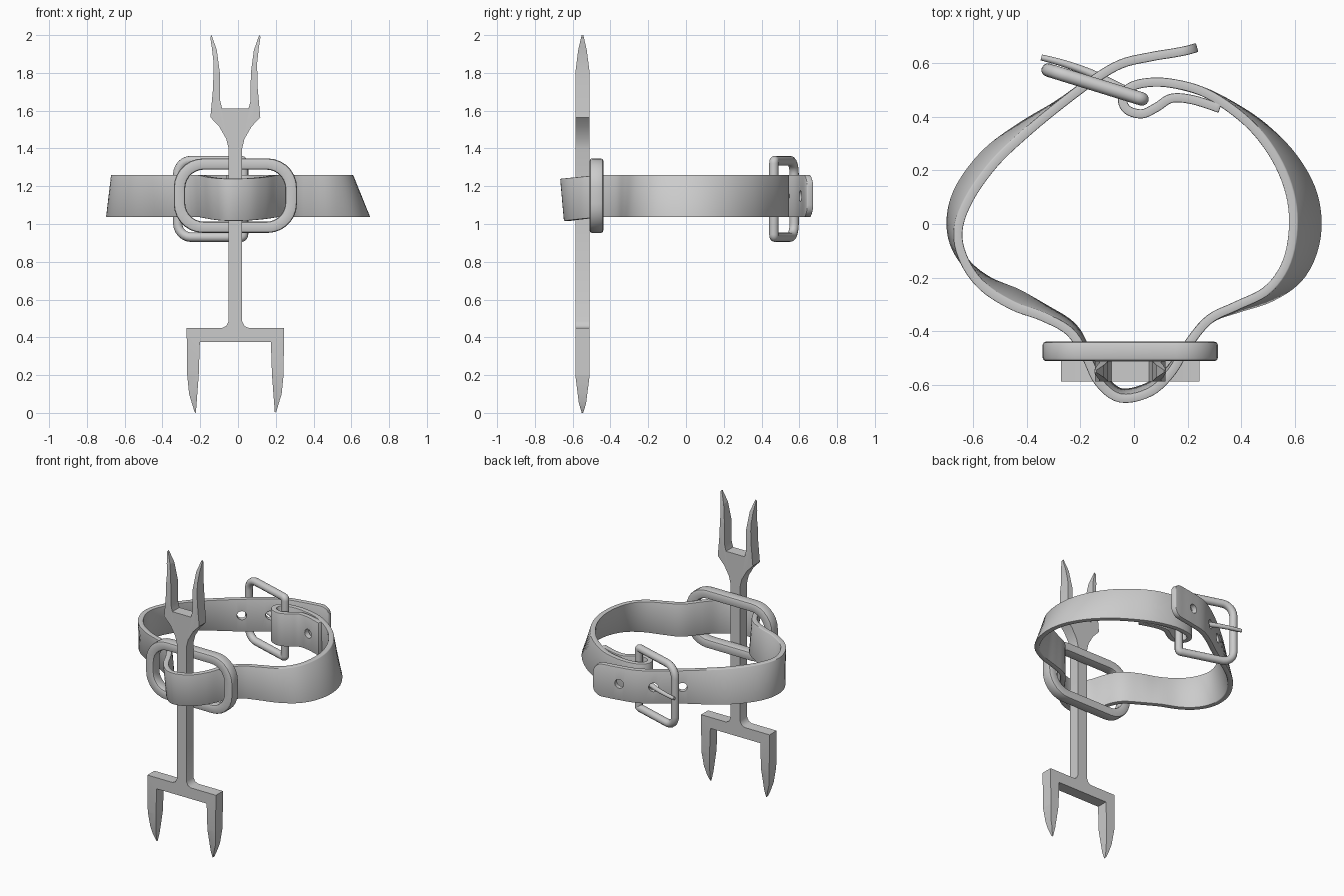
import bpy, bmesh
from math import pi, sin, cos, sqrt
from mathutils import Vector

if "Cube" in bpy.data.objects:
    bpy.data.objects.remove(bpy.data.objects["Cube"])


def finish(name, bm, bevel=0, cutters=()):
    bmesh.ops.recalc_face_normals(bm, faces=bm.faces)
    me = bpy.data.meshes.new(name)
    bm.to_mesh(me)
    bm.free()
    ob = bpy.data.objects.new(name, me)
    bpy.context.collection.objects.link(ob)
    if bevel:
        b = ob.modifiers.new("bevel", 'BEVEL')
        b.width, b.segments = bevel, 2
        b.limit_method, b.angle_limit = 'ANGLE', 0.9
    for c in cutters:
        m = ob.modifiers.new("hole", 'BOOLEAN')
        m.object, m.operation, m.solver = c, 'DIFFERENCE', 'EXACT'
    bpy.ops.object.select_all(action='DESELECT')
    ob.select_set(True)
    bpy.context.view_layer.objects.active = ob
    bpy.ops.object.convert(target='MESH')
    bpy.ops.object.shade_smooth_by_angle(angle=0.7)
    return ob


def loft(rings, closed=False):
    bm = bmesh.new()
    vs = [[bm.verts.new(p) for p in r] for r in rings]
    n = len(vs[0])
    for i in range(len(vs) if closed else len(vs) - 1):
        a, b = vs[i], vs[(i + 1) % len(vs)]
        for j in range(n):
            k = (j + 1) % n
            bm.faces.new((a[j], a[k], b[k], b[j]))
    if not closed:
        bm.faces.new(vs[0])
        bm.faces.new(vs[-1])
    return bm


def spline(pts, sub):
    pts = [Vector(p) for p in pts]
    out = []
    for i in range(len(pts) - 1):
        a, b, c = pts[max(i - 1, 0)], pts[i], pts[i + 1]
        d = pts[min(i + 2, len(pts) - 1)]
        for s in range(sub):
            t = s / sub
            out.append(0.5 * (2 * b + (c - a) * t + (2 * a - 5 * b + 4 * c - d) * t * t
                              + (3 * b - a - 3 * c + d) * t ** 3))
    return out + [pts[-1]]


def rounded_rect(u0, u1, v0, v1, r0, r1, n):
    # r0 / r1: corner radius on the u0 / u1 side
    out = []
    for u, v, r, a0 in ((u1 - r1, v1 - r1, r1, 0), (u0 + r0, v1 - r0, r0, 1),
                        (u0 + r0, v0 + r0, r0, 2), (u1 - r1, v0 + r1, r1, 3)):
        for i in range(n + 1):
            a = (a0 + i / n) * pi / 2
            out.append((u + r * cos(a), v + r * sin(a)))
    return out


def tube(path, radii, closed=False, sides=12, up=Vector((0, 0, 1))):
    rings, n = [], len(path)
    for i, p in enumerate(path):
        a = path[(i - 1) % n] if closed or i else p
        b = path[(i + 1) % n] if closed or i < n - 1 else p
        side = (b - a).normalized().cross(up).normalized()
        rings.append([p + radii[i] * (side * cos(2 * pi * k / sides) + up * sin(2 * pi * k / sides))
                      for k in range(sides)])
    return loft(rings, closed)


# Double-ended fork: mirrored outline, extruded, then thinned toward the tips
CX, CY, HD = -0.014, -0.548, 0.038
half = [(0.213, 0.375), (0.219, 0.2), (0.216, 0.0), (0.224, 0.02), (0.245, 0.1), (0.255, 0.2), (0.258, 0.45),
        (0.07, 0.45), (0.048, 0.46), (0.036, 0.485), (0.036, 1.4), (0.048, 1.45), (0.085, 1.515),
        (0.132, 1.565), (0.118, 1.72), (0.115, 1.85), (0.124, 1.93), (0.133, 1.99), (0.126, 2.0),
        (0.098, 1.92), (0.082, 1.8), (0.08, 1.65), (0.07, 1.612)]
half[2:4] = [(0.209, 0.0), (0.217, 0.008)]
half[1] = (0.194, 0.2)
half[0] = (0.188, 0.375)
outline = half + [(-x, z) for x, z in reversed(half)]
bm = bmesh.new()
f = bm.faces.new([bm.verts.new((CX + x, -1, z)) for x, z in outline])
g = bmesh.ops.extrude_face_region(bm, geom=[f])
for v in g["geom"]:
    if isinstance(v, bmesh.types.BMVert):
        v.co.y = 1
knots = [(0, 0.1), (0.05, 0.5), (0.2, 1), (1.8, 1), (1.92, 0.6), (2, 0.12)]
for z, _ in knots[1:-1]:
    bmesh.ops.bisect_plane(bm, geom=bm.verts[:] + bm.edges[:] + bm.faces[:],
                           plane_co=(0, 0, z), plane_no=(0, 0, 1))
for v in bm.verts:
    for (z0, s0), (z1, s1) in zip(knots, knots[1:]):
        if z0 - 1e-4 <= v.co.z <= z1 + 1e-4:
            s = s0 + (s1 - s0) * (v.co.z - z0) / (z1 - z0)
            break
    v.co.y = CY + HD * s * (1 if v.co.y > 0 else -1)
finish("double_fork", bm)

# Front oval ring
outer = rounded_rect(-0.34, 0.312, 0.953, 1.347, 0.155, 0.155, 7)
inner = rounded_rect(-0.28, 0.25, 1.012, 1.288, 0.1, 0.1, 7)
finish("front_ring", loft([[(o[0], -0.51, o[1]), (o[0], -0.438, o[1]), (i[0], -0.438, i[1]), (i[0], -0.51, i[1])]
                           for o, i in zip(outer, inner)], True), bevel=0.012)

# Strap: top edge path (x, y, outward lean of the bottom edge)
path = [(0.32, 0.43, 0), (0.22, 0.462, 0), (0.14, 0.468, 0), (0.085, 0.435, 0), (0.03, 0.41, 0),
        (-0.025, 0.425, 0), (-0.043, 0.465, 0), (-0.02, 0.505, 0), (0.04, 0.525, 0), (0.13, 0.525, 0),
        (0.25, 0.495, 0.0), (0.36, 0.43, 0.01), (0.46, 0.34, 0.03), (0.54, 0.22, 0.06), (0.585, 0.09, 0.085),
        (0.59, -0.04, 0.09), (0.56, -0.16, 0.07), (0.49, -0.25, 0.03), (0.38, -0.305, 0.01),
        (0.28, -0.355, 0), (0.2, -0.45, 0), (0.14, -0.55, -0.01), (0.06, -0.625, -0.02), (-0.05, -0.648, -0.02),
        (-0.13, -0.59, -0.02), (-0.18, -0.49, -0.01), (-0.24, -0.4, -0.02), (-0.34, -0.345, -0.03),
        (-0.45, -0.305, -0.05), (-0.56, -0.235, -0.03), (-0.63, -0.14, 0), (-0.655, -0.03, 0.025),
        (-0.615, 0.09, 0.05), (-0.52, 0.225, 0.05), (-0.4, 0.34, 0.03), (-0.28, 0.44, 0.005),
        (-0.16, 0.53, 0), (-0.05, 0.595, 0), (0.06, 0.622, 0), (0.15, 0.637, 0), (0.2, 0.647, 0), (0.235, 0.657, 0)]
pts = spline(path, 5)
T, HH = 0.017, 0.112
rings, normals = [], []
for i, p in enumerate(pts):
    t = (pts[min(i + 1, len(pts) - 1)] - pts[max(i - 1, 0)]).to_2d().normalized()
    n = Vector((-t.y, t.x, 0))
    normals.append(n)
    d = sum((b - a).to_2d().length for a, b in zip(pts[i:], pts[i + 1:])) if i > len(pts) - 20 else 1
    R = 0.065
    h = HH if d > R else HH - R + sqrt(R * R - (R - d) ** 2)
    mid = 1.148 - 0.1 * max(0, -0.45 - p.y)
    c = Vector((p.x, p.y, 0))
    top = c + Vector((0, 0, mid + h))
    bot = c + n * p.z + Vector((0, 0, mid - h))
    rings.append([top - n * T, top + n * T, bot + n * T, bot - n * T])

# Punched holes in the tail and in the folded flap
cutters = []
for x, y, depth in ((0.05, 0.62, 0.12), (-0.13, 0.55, 0.12), (-0.28, 0.44, 0.12), (0.23, 0.46, 0.044)):
    i = min(range(len(pts)), key=lambda k: (pts[k].x - x) ** 2 + (pts[k].y - y) ** 2)
    bpy.ops.mesh.primitive_cylinder_add(vertices=20, radius=0.03, depth=depth,
                                        location=(pts[i].x, pts[i].y, 1.148),
                                        rotation=normals[i].to_track_quat('Z', 'Y').to_euler())
    cut = bpy.context.object
    cut.name, cut.hide_render = "hole_cutter", True
    cutters.append(cut)
finish("strap", loft(rings), bevel=0.008, cutters=cutters)
for c in cutters:
    bpy.data.objects.remove(c)

# Buckle frame, tilted about the vertical
bar = Vector((0.03, 0.465, 0))
along = (Vector((-0.32, 0.573, 0)) - bar).normalized()
across = Vector((-along.y, along.x, 0))
loop = [bar + along * u + Vector((0, 0, v))
        for u, v in rounded_rect(0, 0.366, 0.93, 1.336, 0.015, 0.075, 6)]
finish("buckle_frame", tube(loop, [0.025] * len(loop), True, up=across))

# Buckle prong from the bar through the strap hole
pr = spline([(0.03, 0.468, 1.148), (-0.05, 0.505, 1.148), (-0.16, 0.56, 1.148),
             (-0.26, 0.597, 1.148), (-0.345, 0.62, 1.148)], 5)
finish("buckle_prong", tube(pr, [0.02 - 0.009 * i / (len(pr) - 1) for i in range(len(pr))]))
